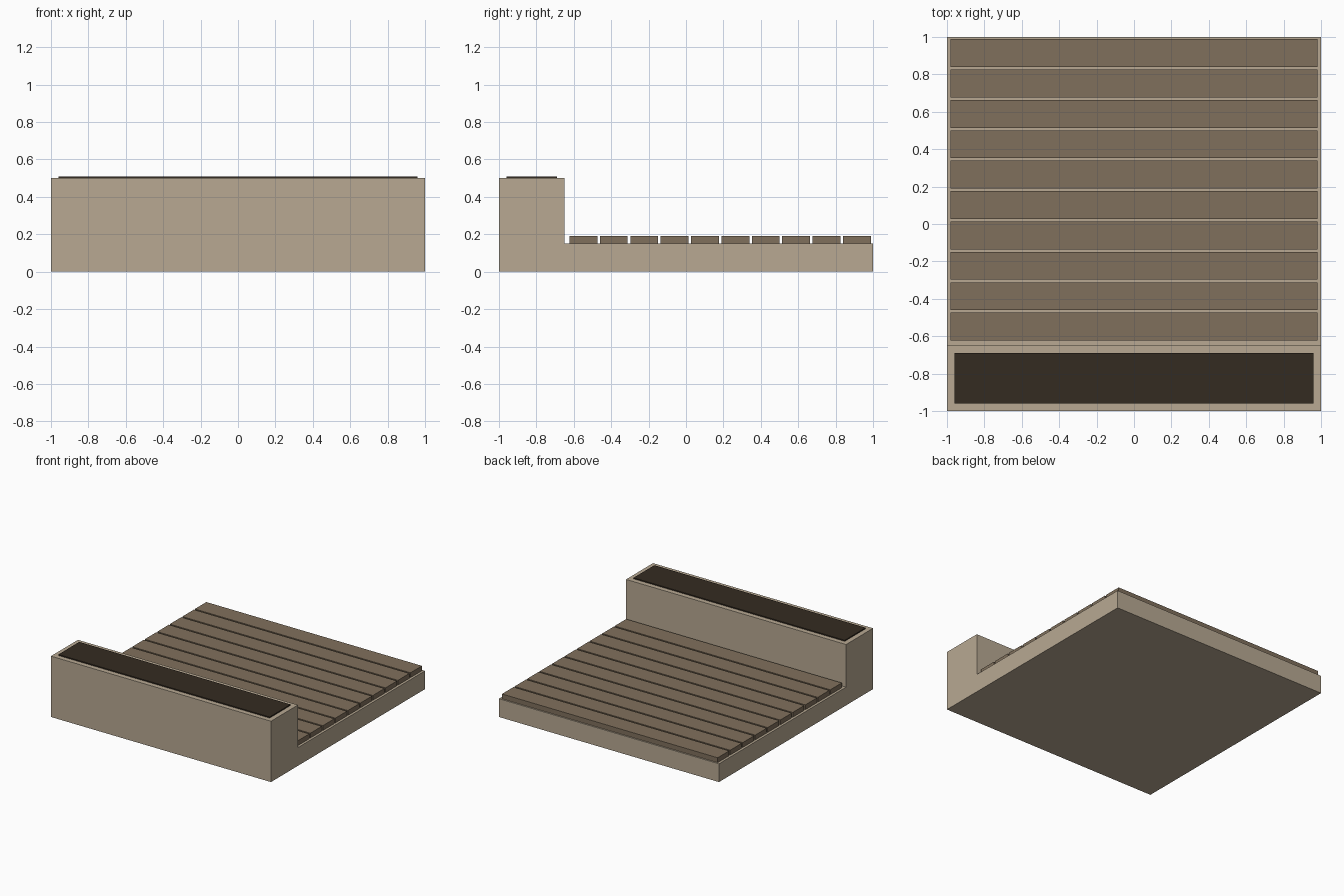
import bpy
import bmesh

cube = bpy.data.objects.get("Cube")
if cube:
    bpy.data.objects.remove(cube, do_unlink=True)


def material(name, rgb):
    mat = bpy.data.materials.new(name)
    mat.use_nodes = True
    color = (*rgb, 1)
    mat.diffuse_color = color
    mat.node_tree.nodes["Principled BSDF"].inputs["Base Color"].default_value = color
    return mat


def extrude_profile(name, profile, half_width, mat):
    """Extrude a (y, z) outline symmetrically along x."""
    bm = bmesh.new()
    face = bm.faces.new([bm.verts.new((-half_width, y, z)) for y, z in profile])
    result = bmesh.ops.extrude_face_region(bm, geom=[face])
    verts = [v for v in result["geom"] if isinstance(v, bmesh.types.BMVert)]
    bmesh.ops.translate(bm, verts=verts, vec=(2 * half_width, 0, 0))
    bmesh.ops.recalc_face_normals(bm, faces=bm.faces)
    mesh = bpy.data.meshes.new(name)
    bm.to_mesh(mesh)
    bm.free()
    mesh.materials.append(mat)
    obj = bpy.data.objects.new(name, mesh)
    bpy.context.collection.objects.link(obj)
    return obj


def box(name, y0, y1, z0, z1, half_width, mat):
    return extrude_profile(name, [(y0, z0), (y1, z0), (y1, z1), (y0, z1)], half_width, mat)


stone = material("pale stone", (0.479, 0.397, 0.291))
wood = material("weathered wood", (0.216, 0.162, 0.107))
soil = material("dark soil", (0.034, 0.024, 0.015))

BASE_TOP, WALL_TOP, WALL_BACK = 0.15, 0.5, -0.65

# Floor slab with the raised planter wall along the front
extrude_profile("base_and_planter", [
    (-1, 0), (1, 0), (1, BASE_TOP), (WALL_BACK, BASE_TOP),
    (WALL_BACK, WALL_TOP), (-1, WALL_TOP)], 1, stone)

# Soil bed on top of the planter
box("soil_bed", -0.96, -0.69, WALL_TOP, WALL_TOP + 0.009, 0.96, soil)

# Deck planks
PLANKS, FIRST, PITCH, WIDTH = 10, -0.623, 0.1625, 0.149
for i in range(PLANKS):
    y = FIRST + i * PITCH
    box(f"deck_plank_{i + 1}", y, y + WIDTH, BASE_TOP, BASE_TOP + 0.04, 0.98, wood)
